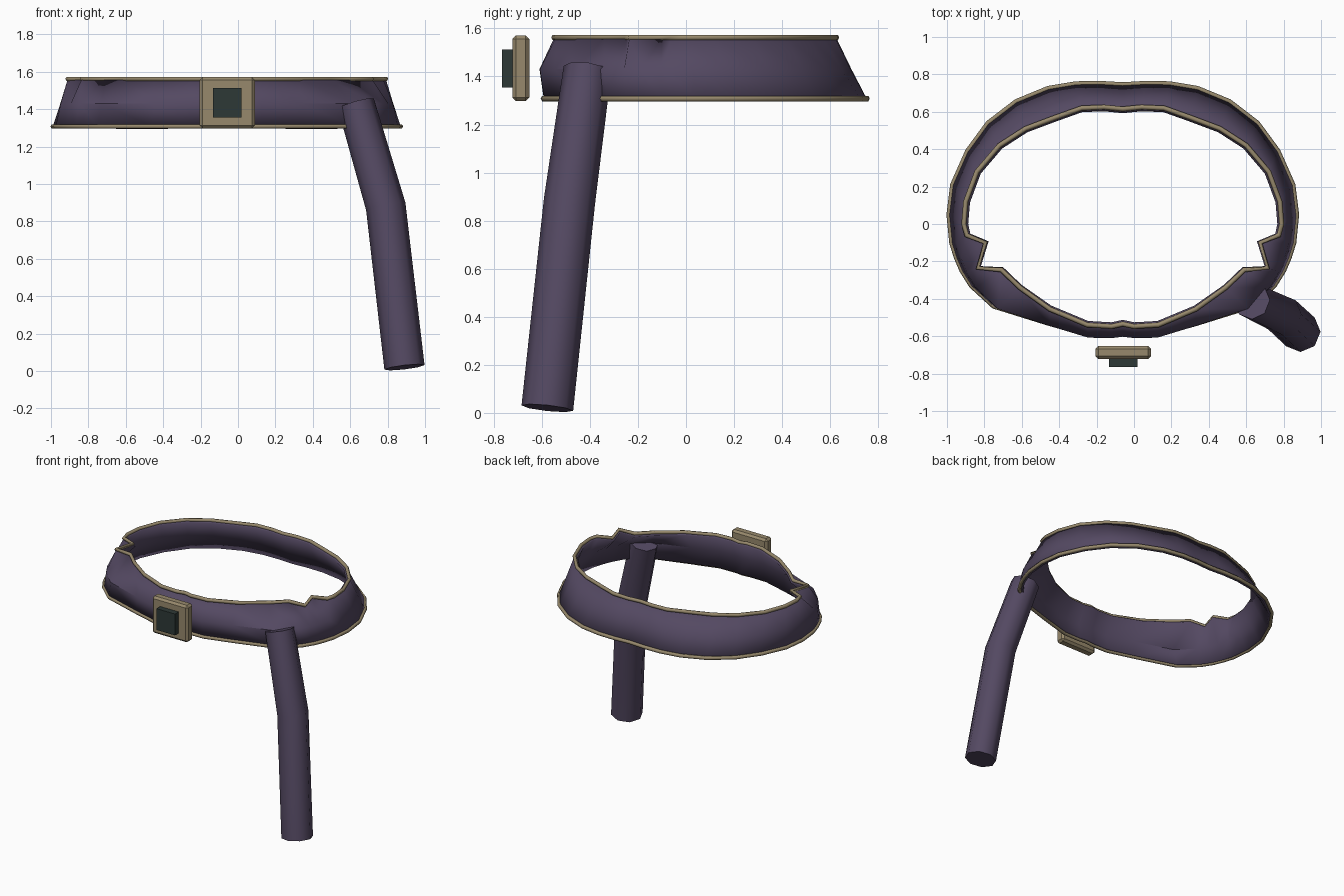
import bpy, bmesh, math
from mathutils import Vector

if "Cube" in bpy.data.objects:
    bpy.data.objects.remove(bpy.data.objects["Cube"])


def material(name, color):
    m = bpy.data.materials.new(name)
    m.diffuse_color = (*color, 1)
    m.use_nodes = True
    m.node_tree.nodes["Principled BSDF"].inputs["Base Color"].default_value = m.diffuse_color
    return m


PURPLE = material("dusty purple cloth", (0.088, 0.066, 0.122))
TAN = material("tan metal", (0.31, 0.25, 0.15))
DARK = material("dark green stone", (0.027, 0.040, 0.037))

CX = -0.06  # belt centre line


def mesh_object(name, bm, mat, smooth=None):
    me = bpy.data.meshes.new(name)
    bm.to_mesh(me)
    bm.free()
    ob = bpy.data.objects.new(name, me)
    bpy.context.collection.objects.link(ob)
    me.materials.append(mat)
    if smooth:
        bpy.ops.object.select_all(action='DESELECT')
        ob.select_set(True)
        bpy.context.view_layer.objects.active = ob
        bpy.ops.object.shade_smooth_by_angle(angle=math.radians(smooth))
    return ob


def full_ring(half, z):
    """Mirror half an outline, running from back to front, into a closed loop."""
    pts = half + [(-x, y) for x, y in half[-2:0:-1]]
    return [Vector((CX + x, y, z)) for x, y in pts]


# Belt outlines (right half); the upper one has a notch at the hip
low = [(0, .745), (.12, .752), (.25, .75), (.4, .725), (.57, .655), (.72, .54),
       (.83, .39), (.91, .21), (.93, .05), (.915, -.1), (.89, -.18), (.86, -.25),
       (.81, -.33), (.69, -.44), (.4, -.53), (.19, -.59), (.06, -.592), (0, -.585)]
top = [(0, .615), (.1, .625), (.22, .62), (.36, .57), (.52, .51), (.66, .42),
       (.78, .28), (.84, .12), (.85, 0), (.835, -.06), (.735, -.1), (.775, -.235),
       (.65, -.245), (.55, -.34), (.39, -.455), (.19, -.54), (.06, -.548), (0, -.535)]
mid = [(b[0] * .97, b[1] * 1.03) if b[1] < -.05 else
       ((b[0] + t[0]) / 2, (b[1] + t[1]) / 2) for b, t in zip(low, top)]
rings = [full_ring(low, 1.308), full_ring(mid, 1.43), full_ring(top, 1.562)]

# Belt band
bm = bmesh.new()
vs = [[bm.verts.new(p) for p in r] for r in rings]
n = len(vs[0])
for a, b in zip(vs, vs[1:]):
    for i in range(n):
        j = (i + 1) % n
        bm.faces.new((a[i], b[i], b[j], a[j]))
band = mesh_object("belt_band", bm, PURPLE, 40)
sol = band.modifiers.new("thickness", 'SOLIDIFY')
sol.thickness = 0.025
sol.offset = -1

# Piping along both belt edges
for name, ring in (("lower_trim", rings[0]), ("upper_trim", rings[2])):
    cu = bpy.data.curves.new(name, 'CURVE')
    cu.dimensions = '3D'
    cu.bevel_depth = 0.013
    cu.bevel_resolution = 1
    sp = cu.splines.new('POLY')
    sp.points.add(len(ring) - 1)
    for p, co in zip(sp.points, ring):
        p.co = (*co, 1)
    sp.use_cyclic_u = True
    cu.materials.append(TAN)
    bpy.context.collection.objects.link(bpy.data.objects.new(name, cu))


def block(name, lo, hi, mat, bevel=0):
    bm = bmesh.new()
    bmesh.ops.create_cube(bm, size=1)
    for v in bm.verts:
        v.co = [(a + b) / 2 + c * (b - a) for a, b, c in zip(lo, hi, v.co)]
    if bevel:
        bmesh.ops.bevel(bm, geom=bm.edges[:], offset=bevel, segments=1, affect='EDGES')
    return mesh_object(name, bm, mat)


# Buckle plate and its stone
block("buckle_plate", (-.205, -.722, 1.297), (.09, -.652, 1.571), TAN, 0.015)
block("buckle_stone", (-.133, -.765, 1.355), (.018, -.71, 1.513), DARK)

# Hanging scabbard: bent eight-sided tube
path = [Vector(p) for p in ((.63, -.41, 1.43), (.79, -.485, .88), (.89, -.577, .02))]
radii = (.1, .107, .108)
d0, d1 = (path[1] - path[0]).normalized(), (path[2] - path[1]).normalized()
dirs = [d0, (d0 + d1).normalized(), d1]
bm = bmesh.new()
loops = []
for p, d, r in zip(path, dirs, radii):
    u = (Vector((1, 0, 0)) - d * d.x).normalized()
    w = d.cross(u)
    loops.append([bm.verts.new(p + r * (u * math.cos(k * math.pi / 4) + w * math.sin(k * math.pi / 4)))
                  for k in range(8)])
for a, b in zip(loops, loops[1:]):
    for k in range(8):
        bm.faces.new((a[k], a[(k + 1) % 8], b[(k + 1) % 8], b[k]))
bm.faces.new(loops[0])
bm.faces.new(loops[-1])
bmesh.ops.recalc_face_normals(bm, faces=bm.faces[:])
mesh_object("scabbard", bm, PURPLE, 50)
